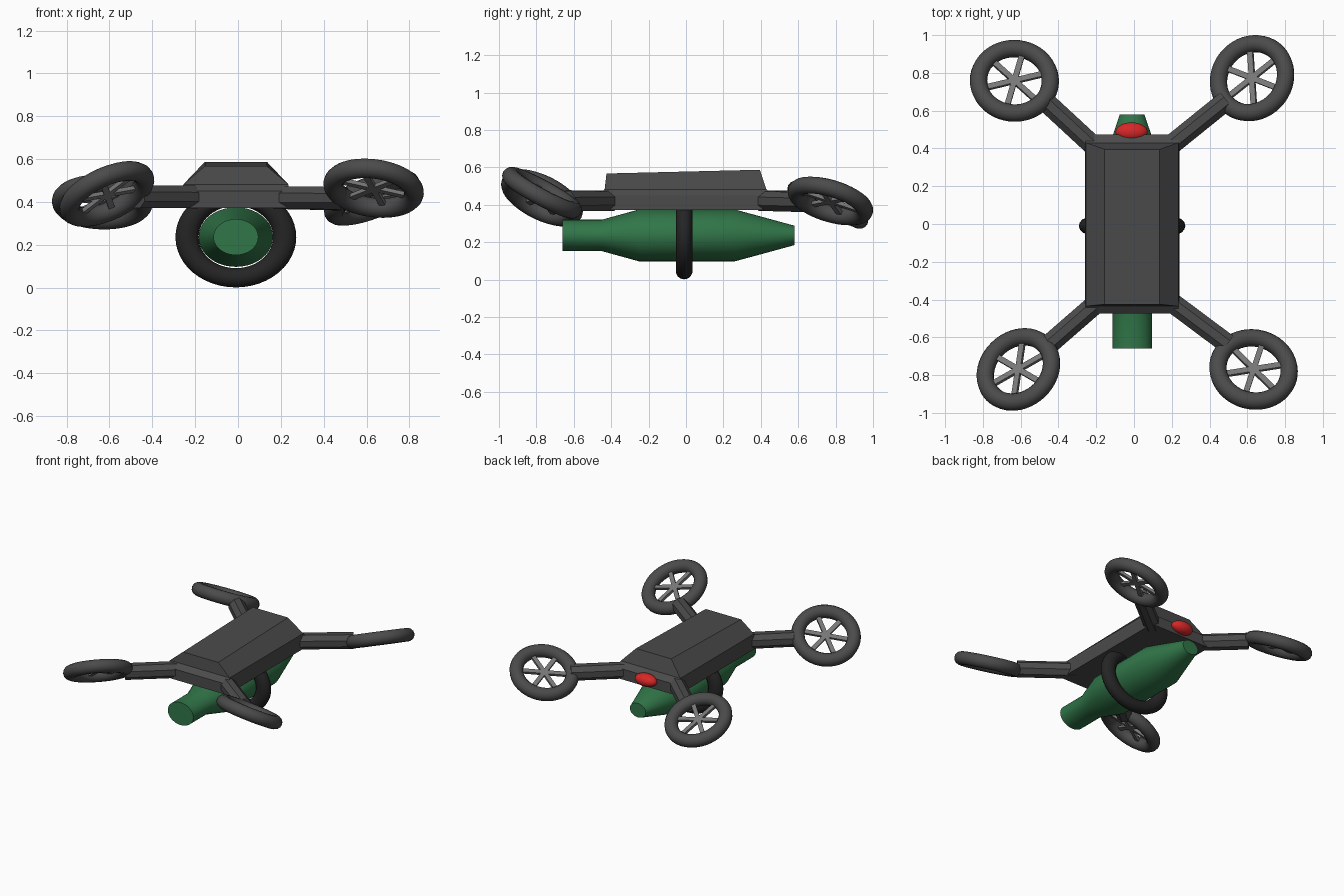
import bpy, bmesh, math
from mathutils import Vector, Matrix

if "Cube" in bpy.data.objects:
    bpy.data.objects.remove(bpy.data.objects["Cube"])


def material(name, rgb):
    m = bpy.data.materials.new(name)
    m.diffuse_color = (*rgb, 1)
    m.use_nodes = True
    m.node_tree.nodes["Principled BSDF"].inputs["Base Color"].default_value = m.diffuse_color
    return m


GREY = material("dark grey", (0.07, 0.07, 0.07))
BLACK = material("black", (0.018, 0.018, 0.018))
STEEL = material("steel grey", (0.19, 0.19, 0.19))
GREEN = material("green", (0.03, 0.18, 0.065))
RED = material("red", (0.68, 0.02, 0.02))


def finish(obj, name, mat, smooth=None):
    obj.name = name
    obj.data.materials.append(mat)
    if smooth:
        bpy.ops.object.select_all(action='DESELECT')
        obj.select_set(True)
        bpy.context.view_layer.objects.active = obj
        bpy.ops.object.shade_smooth_by_angle(angle=math.radians(smooth))
    return obj


def from_bmesh(bm, name, mat, smooth=None):
    bmesh.ops.recalc_face_normals(bm, faces=bm.faces)
    mesh = bpy.data.meshes.new(name)
    bm.to_mesh(mesh)
    bm.free()
    obj = bpy.data.objects.new(name, mesh)
    bpy.context.collection.objects.link(obj)
    return finish(obj, name, mat, smooth)


def loft(rings, name, mat, smooth=None):
    """Skin a list of equal-length point rings and cap both ends."""
    bm = bmesh.new()
    loops = [[bm.verts.new(p) for p in ring] for ring in rings]
    n = len(loops[0])
    for a, b in zip(loops, loops[1:]):
        for i in range(n):
            bm.faces.new((a[i], a[(i + 1) % n], b[(i + 1) % n], b[i]))
    bm.faces.new(loops[0])
    bm.faces.new(loops[-1])
    return from_bmesh(bm, name, mat, smooth)


def torus(name, mat, major, minor):
    bpy.ops.mesh.primitive_torus_add(major_radius=major, minor_radius=minor,
                                     major_segments=48, minor_segments=14)
    return finish(bpy.context.object, name, mat, 60)


CX = -0.01

# Body: chamfered box with sloping upper sides; the top rises slightly to the back
def rect(hx, y0, y1, z0, z1):
    return [(CX - hx, y0, z0), (CX + hx, y0, z0), (CX + hx, y1, z1), (CX - hx, y1, z1)]

loft([rect(0.25, -0.475, 0.475, 0.372, 0.372),
      rect(0.25, -0.475, 0.475, 0.45, 0.45),
      rect(0.245, -0.435, 0.43, 0.482, 0.482),
      rect(0.145, -0.425, 0.395, 0.567, 0.587)], "body", GREY)

# Slung canister: oval profile along y (y, half height)
profile = [(-0.66, 0.084), (-0.45, 0.084), (-0.25, 0.139), (0.26, 0.139), (0.58, 0.052)]
loft([[(CX + 1.25 * r * math.cos(t), y, 0.236 + r * math.sin(t))
       for t in (2 * math.pi * i / 40 for i in range(40))]
      for y, r in profile], "canister", GREEN, 20)

# Strap ring around the canister
strap = torus("strap_ring", BLACK, 0.19, 0.045)
strap.rotation_euler = (math.pi / 2, 0, 0)
strap.scale = (1.2, 1, 1)
strap.location = (CX, -0.01, 0.236)

# Red lamp at the back
bpy.ops.mesh.primitive_uv_sphere_add(segments=28, ring_count=14, location=(-0.013, 0.487, 0.428))
lamp = finish(bpy.context.object, "tail_lamp", RED, 60)
lamp.scale = (0.085, 0.051, 0.045)

# Rotors: name, centre, axis, spoke angle, arm start, arm end
rotors = [
    ("front_left", (-0.612, -0.77, 0.437), (-0.385, 0.416, 0.825), 27, (-0.2, -0.42, 0.423), (-0.47, -0.655, 0.425)),
    ("front_right", (0.633, -0.77, 0.464), (0.12, 0.473, 0.873), 12, (0.18, -0.40, 0.42), (0.495, -0.635, 0.418)),
    ("back_left", (-0.633, 0.758, 0.40), (0.02, 0.44, 0.9), 15, (-0.2, 0.40, 0.423), (-0.465, 0.645, 0.425)),
    ("back_right", (0.625, 0.772, 0.42), (-0.35, 0.275, 0.89), 37, (0.18, 0.405, 0.42), (0.49, 0.655, 0.413)),
]
for name, centre, axis, turn, start, end in rotors:
    tilt = Vector((0, 0, 1)).rotation_difference(Vector(axis)).to_matrix().to_4x4()
    place = Matrix.Translation(centre) @ tilt

    # Rim
    torus(name + "_rim", GREY, 0.19, 0.046).matrix_world = place

    # Six spokes as three crossing bars
    bm = bmesh.new()
    for k in range(3):
        bmesh.ops.create_cube(bm, size=1, matrix=Matrix.Rotation(math.radians(turn + 60 * k), 4, 'Z')
                              @ Matrix.Diagonal((0.36, 0.03, 0.02, 1)))
    from_bmesh(bm, name + "_spokes", STEEL).matrix_world = place

    # Eight-sided arm
    a, b = Vector(start), Vector(end)
    along = (b - a).normalized()
    side = along.cross(Vector((0, 0, 1))).normalized()
    up = side.cross(along)
    angles = [math.radians(22.5 + 45 * i) for i in range(8)]
    loft([[p + 0.057 * (side * math.cos(t) + up * math.sin(t)) for t in angles]
          for p in (a, b)], name + "_arm", GREY)
